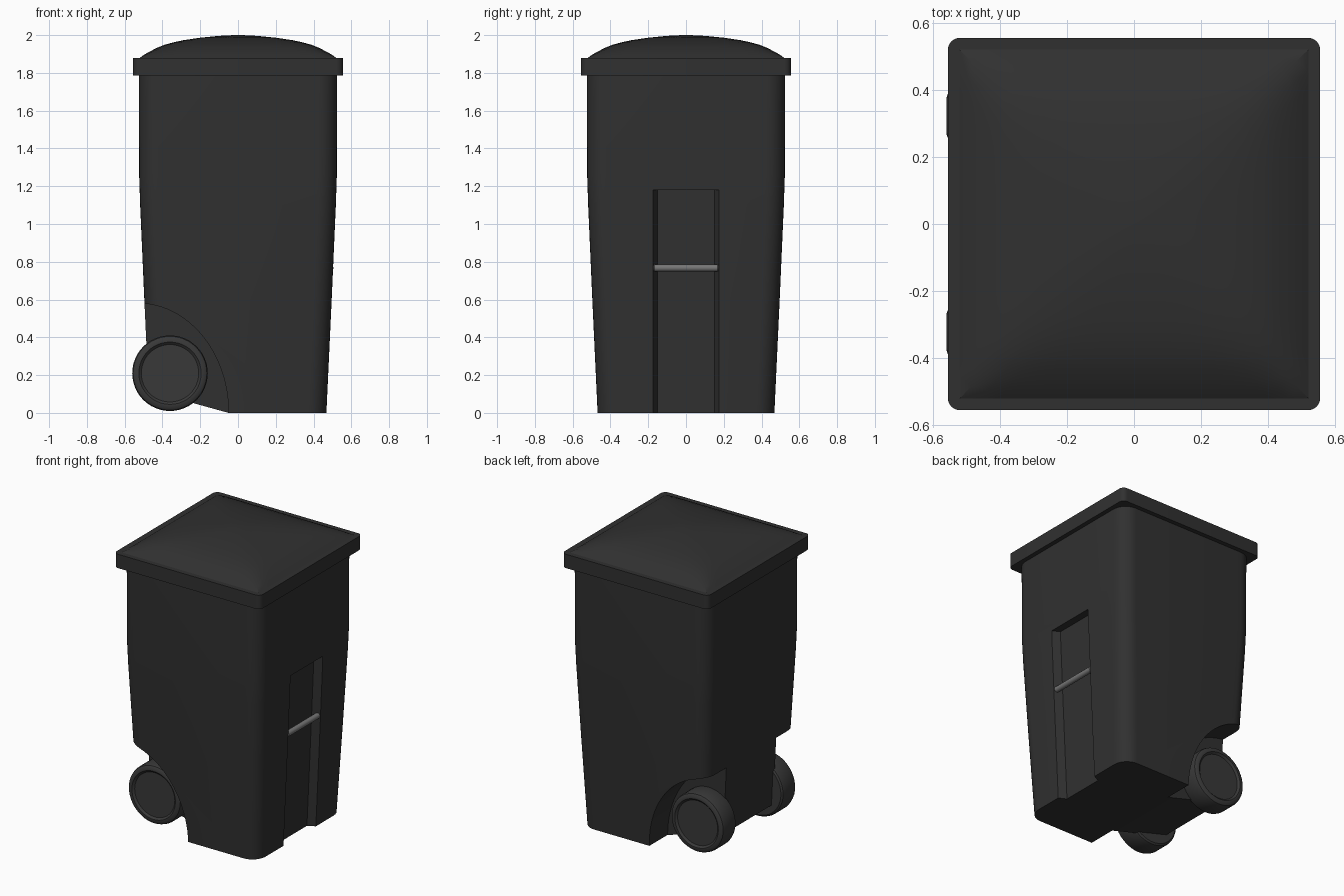
import bpy, bmesh, math

if "Cube" in bpy.data.objects:
    bpy.data.objects.remove(bpy.data.objects["Cube"])


def material(name, v):
    m = bpy.data.materials.new(name)
    m.diffuse_color = (v, v, v, 1)
    m.use_nodes = True
    m.node_tree.nodes["Principled BSDF"].inputs["Base Color"].default_value = m.diffuse_color
    return m


DARK = material("dark_plastic", 0.03)
RUBBER = material("wheel_plastic", 0.04)
METAL = material("bar_metal", 0.18)


def loft(name, rings, mat=None, smooth=30):
    """Skin equal-length closed rings of points, capping both ends."""
    bm = bmesh.new()
    vr = [[bm.verts.new(p) for p in ring] for ring in rings]
    n = len(vr[0])
    for a, b in zip(vr, vr[1:]):
        for i in range(n):
            j = (i + 1) % n
            bm.faces.new((a[i], a[j], b[j], b[i]))
    bm.faces.new(vr[0][::-1])
    bm.faces.new(vr[-1])
    bmesh.ops.recalc_face_normals(bm, faces=bm.faces)
    me = bpy.data.meshes.new(name)
    bm.to_mesh(me)
    bm.free()
    ob = bpy.data.objects.new(name, me)
    bpy.context.collection.objects.link(ob)
    if mat:
        me.materials.append(mat)
        shade(ob, smooth)
    return ob


def activate(ob):
    bpy.ops.object.select_all(action='DESELECT')
    ob.select_set(True)
    bpy.context.view_layer.objects.active = ob


def shade(ob, angle=30):
    activate(ob)
    bpy.ops.object.shade_smooth_by_angle(angle=math.radians(angle))


def cut(ob, cutter):
    mod = ob.modifiers.new("cut", 'BOOLEAN')
    mod.operation = 'DIFFERENCE'
    mod.solver = 'EXACT'
    mod.object = cutter
    activate(ob)
    bpy.ops.object.modifier_apply(modifier=mod.name)
    bpy.data.objects.remove(cutter)


def rounded_square(h, r, z, seg=8):
    pts = []
    for k in range(4):
        a0 = k * math.pi / 2
        cx = (h - r) * (1 if k in (0, 3) else -1)
        cy = (h - r) * (1 if k in (0, 1) else -1)
        for i in range(seg + 1):
            a = a0 + i / seg * math.pi / 2
            pts.append((cx + r * math.cos(a), cy + r * math.sin(a), z))
    return pts


def prism(name, xz, y0, y1):
    return loft(name, [[(x, y, z) for x, z in xz] for y in (y0, y1)])


def lathe_y(name, profile, x, z, mat, seg=48):
    rings = [[(x + r * math.cos(2 * math.pi * i / seg), y,
               z + r * math.sin(2 * math.pi * i / seg)) for i in range(seg)]
             for r, y in profile]
    return loft(name, rings, mat, 35)


# Tapered body
body = loft("bin_body", [rounded_square(h, 0.1, z) for h, z in (
    (0.468, 0), (0.496, 0.6), (0.518, 1.1), (0.523, 1.25), (0.525, 1.82))], DARK)

# Wheel arches in both sides
arch = [(-0.05, -0.1)]
for i in range(25):
    a = i / 24 * math.pi / 2
    arch.append((-0.53 + 0.48 * math.cos(a), 0.58 * math.sin(a)))
arch += [(-0.8, 0.58), (-0.8, -0.1)]
for s in (-1, 1):
    cut(body, prism("arch_cutter", arch, s * 0.27, s * 0.8))

# Sloping underside between the wheels
cut(body, prism("slope_cutter", [(-0.05, 0), (-0.8, 0.208), (-0.8, -0.1), (-0.05, -0.1)],
                -0.8, 0.8))


# Grip recess with slanted sides
def recess_ring(face, z):
    return [(face - 0.05, -0.15, z), (face - 0.05, 0.15, z), (face, 0.175, z),
            (face + 0.1, 0.225, z), (face + 0.1, -0.225, z), (face, -0.175, z)]


cut(body, loft("recess_cutter", [recess_ring(0.463, -0.1), recess_ring(0.468, 0),
                                 recess_ring(0.496, 0.6), recess_ring(0.518, 1.1),
                                 recess_ring(0.521, 1.18)]))
shade(body)

# Grab bar across the recess
lathe_y("grab_bar", [(0.01, -0.178), (0.019, -0.168), (0.019, 0.168), (0.01, 0.178)],
        0.486, 0.767, METAL, 20)

# Lid rim
loft("lid_rim", [rounded_square(0.555, 0.035, z) for z in (1.785, 1.88)], DARK)

# Domed lid: square at the edge, rounder towards the crown
rings = []
for s, f, n in ((1, -0.05, 0), (1, 0, 0), (0.95, 0.15, 40), (0.9, 0.27, 20),
                (0.83, 0.43, 12), (0.75, 0.57, 8), (0.65, 0.69, 6), (0.55, 0.78, 4.5),
                (0.385, 0.885, 3.5), (0.2, 0.965, 3), (0.08, 0.993, 2.5), (0.01, 1, 2)):
    ring = []
    for i in range(96):
        a = 2 * math.pi * i / 96
        c, d = math.cos(a), math.sin(a)
        m = max(abs(c), abs(d))
        u, v = c / m, d / m
        k = (abs(u) ** n + abs(v) ** n) ** (-1 / n) if n else 1
        ring.append((0.52 * s * u * k, 0.52 * s * v * k, 1.88 + 0.12 * f))
    rings.append(ring)
loft("lid_dome", rings, DARK, 25)

# Wheels with a recessed hub face
for s, side in ((-1, "front"), (1, "back")):
    lathe_y("wheel_" + side, [(r, s * y) for r, y in (
        (0.15, 0.25), (0.185, 0.25), (0.196, 0.258), (0.2, 0.27), (0.2, 0.375),
        (0.195, 0.39), (0.18, 0.4), (0.165, 0.4), (0.152, 0.388), (0.02, 0.388))],
        -0.36, 0.21, RUBBER)
